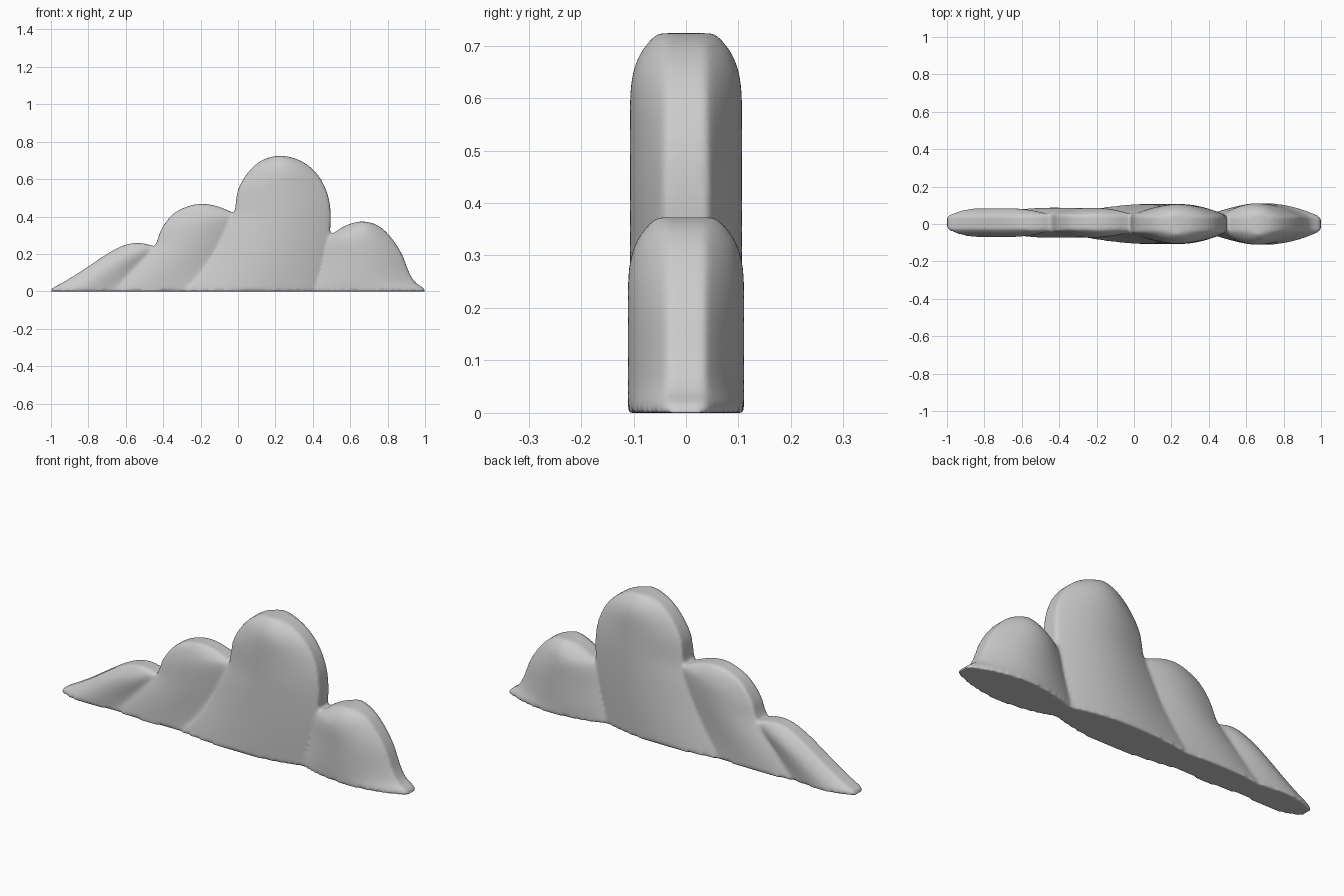
import bpy, bmesh, math

if "Cube" in bpy.data.objects:
    bpy.data.objects.remove(bpy.data.objects["Cube"])

# Lobes: left and right outline (x, z) from base to apex, bulge half depth,
# half depth of left/right edge at the base, and y shift
LOBES = [
    ([(-1, 0), (-.995, .015), (-.94, .045), (-.85, .1), (-.75, .167), (-.65, .228), (-.54, .258)],
     [(-.65, 0), (-.54, .12), (-.435, .23), (-.48, .25), (-.54, .258)], .077, .033, .06, .007),
    ([(-.68, 0), (-.56, .12), (-.45, .235), (-.41, .33), (-.35, .41), (-.28, .45), (-.195, .467)],
     [(-.26, 0), (-.1, .22), (0, .4), (-.06, .435), (-.12, .457), (-.195, .467)], .08, .06, .07, .007),
    ([(-.28, 0), (-.19, .1), (-.12, .2), (-.055, .34), (-.02, .42), (0, .54), (.05, .63), (.12, .695), (.225, .724)],
     [(.42, 0), (.46, .15), (.488, .29), (.495, .42), (.475, .53), (.42, .63), (.33, .7), (.225, .724)], .107, .07, .05, 0),
    ([(.40, 0), (.44, .15), (.475, .28), (.53, .325), (.59, .357), (.665, .373)],
     [(1, 0), (.995, .015), (.95, .045), (.915, .1), (.875, .2), (.82, .285), (.75, .35), (.665, .373)], .111, .05, .035, 0),
]
ROWS, COLS = 48, 28


def outline_x(points, theta):
    """Smooth x along an outline, with z = apex * sin(theta)."""
    top = points[-1][1]
    t = [math.asin(min(1, p[1] / top)) for p in points]
    x = [p[0] for p in points]
    n = len(x)

    def slope(i):
        a, b = max(i - 1, 0), min(i + 1, n - 1)
        return (x[b] - x[a]) / (t[b] - t[a])

    k = 0
    while k < n - 2 and theta > t[k + 1]:
        k += 1
    h = t[k + 1] - t[k]
    s = (theta - t[k]) / h
    return ((2*s**3 - 3*s*s + 1) * x[k] + (s**3 - 2*s*s + s) * h * slope(k)
            + (3*s*s - 2*s**3) * x[k + 1] + (s**3 - s*s) * h * slope(k + 1))


def add_lobe(bm, left, right, bulge, edge_l, edge_r, shift):
    top = left[-1][1]
    rings = []
    for i in range(ROWS + 1):
        theta = .985 * math.pi / 2 * i / ROWS
        z = top * math.sin(theta)
        xl, xr = outline_x(left, theta), outline_x(right, theta)
        d = 1 - min((top - z) / .18, 1)
        mid = bulge * (1 - .5 * d**4)
        f = z / top
        el, er = edge_l + (.035 - edge_l) * f, edge_r + (.035 - edge_r) * f
        front, back = [], []
        for j in range(COLS + 1):
            u = (1 - math.cos(math.pi * j / COLS)) / 2
            e = el + (er - el) * u
            y = e + (mid - e) * math.sin(math.pi * u)**.85 if 0 < j < COLS else e
            x = xl + (xr - xl) * u
            front.append(bm.verts.new((x, shift - y, z)))
            back.append(bm.verts.new((x, shift + y, z)))
        rings.append(front + back[::-1])
    n = len(rings[0])
    for a, b in zip(rings, rings[1:]):
        for j in range(n):
            bm.faces.new((a[j], a[(j + 1) % n], b[(j + 1) % n], b[j]))
    bm.faces.new(rings[0][::-1])
    bm.faces.new(rings[-1])


# Cloud: overlapping lobes fused into one soft skin
bm = bmesh.new()
for lobe in LOBES:
    add_lobe(bm, *lobe)
mesh = bpy.data.meshes.new("cloud")
bm.to_mesh(mesh)
bm.free()
cloud = bpy.data.objects.new("cloud", mesh)
bpy.context.collection.objects.link(cloud)
fuse = cloud.modifiers.new("fuse", 'REMESH')
fuse.mode = 'VOXEL'
fuse.voxel_size = .009
fuse.use_smooth_shade = True
soften = cloud.modifiers.new("soften", 'SMOOTH')
soften.factor = .5
soften.iterations = 5
